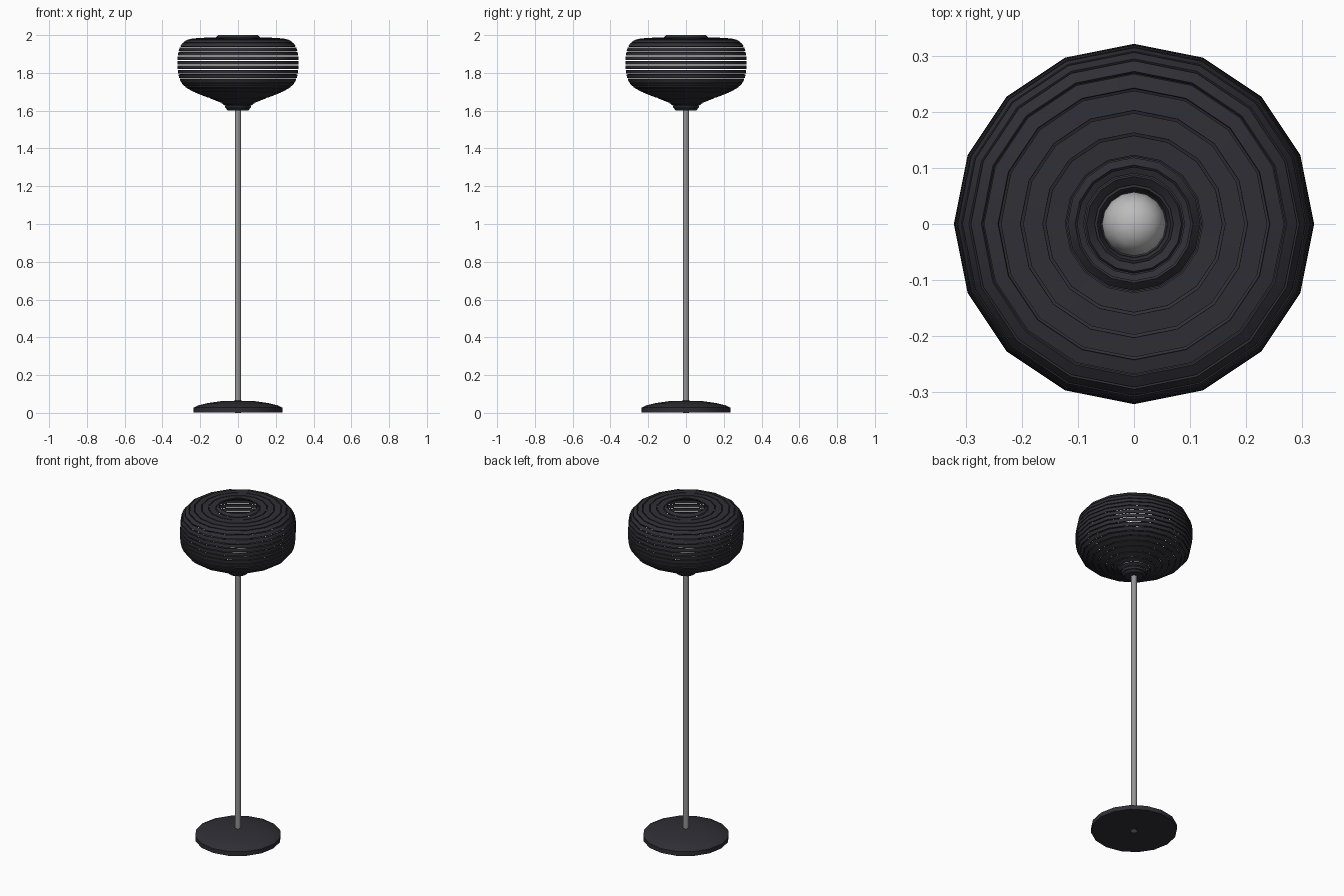
import bpy, bmesh, math
from mathutils import Vector

if "Cube" in bpy.data.objects:
    bpy.data.objects.remove(bpy.data.objects["Cube"])

SIDES = 16


def material(name, rgb):
    m = bpy.data.materials.new(name)
    m.diffuse_color = (*rgb, 1)
    m.use_nodes = True
    m.node_tree.nodes["Principled BSDF"].inputs["Base Color"].default_value = m.diffuse_color
    return m


dark = material("charcoal", (0.028, 0.028, 0.036))
steel = material("grey_metal", (0.30, 0.30, 0.30))
glass = material("bulb_grey", (0.50, 0.50, 0.50))


def lathe(bm, pts, closed=False):
    """Revolve (radius, height) points about z; radius 0 makes a pole."""
    rings = []
    for r, z in pts:
        if r < 1e-6:
            rings.append([bm.verts.new((0, 0, z))] * SIDES)
        else:
            rings.append([bm.verts.new((r * math.cos(2 * math.pi * i / SIDES),
                                        r * math.sin(2 * math.pi * i / SIDES), z))
                          for i in range(SIDES)])
    pairs = list(zip(rings, rings[1:]))
    if closed:
        pairs.append((rings[-1], rings[0]))
    for a, b in pairs:
        for i in range(SIDES):
            j = (i + 1) % SIDES
            corners = list(dict.fromkeys((a[i], a[j], b[j], b[i])))
            if len(corners) > 2:
                bm.faces.new(corners)


def finish(name, bm, mat):
    bmesh.ops.recalc_face_normals(bm, faces=bm.faces)
    me = bpy.data.meshes.new(name)
    bm.to_mesh(me)
    bm.free()
    me.materials.append(mat)
    ob = bpy.data.objects.new(name, me)
    bpy.context.collection.objects.link(ob)
    bpy.ops.object.select_all(action='DESELECT')
    ob.select_set(True)
    bpy.context.view_layer.objects.active = ob
    bpy.ops.object.shade_smooth_by_angle(angle=math.radians(35))
    return ob


def turned(name, pts, mat):
    bm = bmesh.new()
    lathe(bm, pts)
    return finish(name, bm, mat)


# domed foot
turned("base", [(0, 0.002), (0.235, 0.002), (0.235, 0.028), (0.21, 0.04),
                (0.16, 0.052), (0.09, 0.062), (0, 0.065)], dark)
# pole, its end showing under the foot
turned("pole", [(0, 0), (0.016, 0), (0.016, 1.63), (0, 1.63)], steel)
# lamp holder and bulb
turned("socket", [(0, 1.6), (0.05, 1.6), (0.053, 1.655), (0, 1.655)], dark)
turned("bulb", [(0, 1.765), (0.02, 1.762), (0.038, 1.752), (0.05, 1.736),
                (0.057, 1.71), (0.057, 1.69), (0.05, 1.655), (0, 1.65)], glass)

# shade: thin slats following the outline, with a small gap between them
outline = [(0.105, 2.0), (0.12, 1.985), (0.16, 1.987), (0.20, 1.985), (0.24, 1.982),
           (0.27, 1.975), (0.293, 1.96), (0.307, 1.938), (0.315, 1.914), (0.319, 1.89),
           (0.321, 1.866), (0.321, 1.842), (0.319, 1.818), (0.316, 1.794), (0.31, 1.77),
           (0.30, 1.748), (0.283, 1.728), (0.26, 1.712), (0.23, 1.697), (0.195, 1.683),
           (0.155, 1.668), (0.12, 1.654), (0.09, 1.642), (0.072, 1.628), (0.065, 1.612),
           (0.055, 1.6)]
bm = bmesh.new()
for p, q in zip(outline, outline[1:]):
    p, q = Vector(p), Vector(q)
    d = q - p
    gap = d.normalized() * min(0.0025, d.length * 0.1)
    a, b = p + gap, q - gap
    if p.y == 2.0:
        a = p
    inward = Vector((d.y, -d.x)).normalized() * 0.006
    lathe(bm, [a, b, b + inward, a + inward], closed=True)
finish("slatted_shade", bm, dark)
